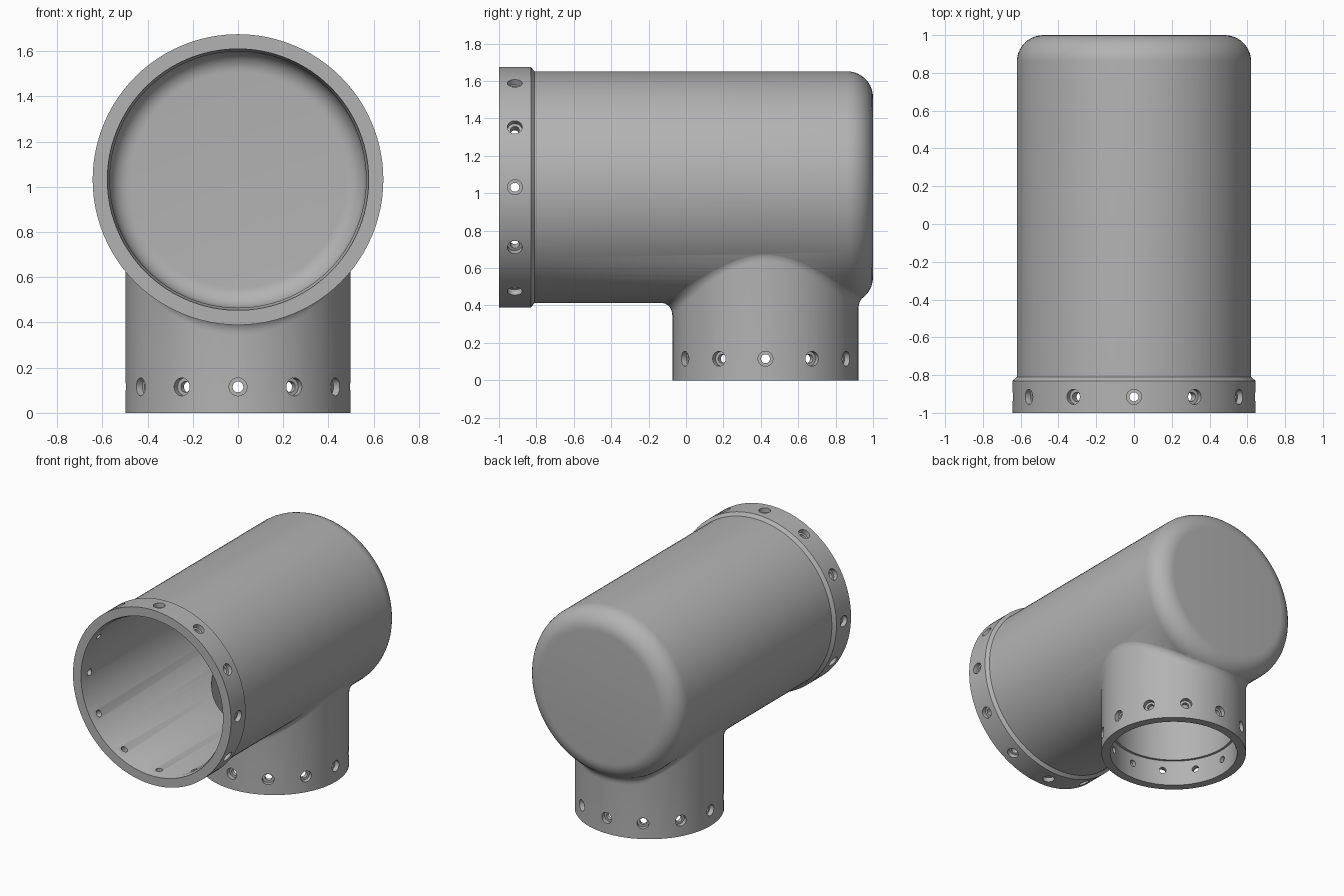
import bpy, bmesh
from math import sin, cos, tan, atan, sqrt, pi, radians
from mathutils import Matrix

cube = bpy.data.objects.get("Cube")
if cube:
    bpy.data.objects.remove(cube, do_unlink=True)

SEG = 96
AXIS_Z, BODY_R = 1.032, 0.62          # main tube
END_R = 0.14                          # rounding of the closed end
BRANCH_Y, BRANCH_R = 0.425, 0.498     # downward branch
FILLET = 0.07

grey = bpy.data.materials.new("plain grey")
grey.use_nodes = True
grey.diffuse_color = (0.45, 0.45, 0.45, 1)
grey.node_tree.nodes["Principled BSDF"].inputs["Base Color"].default_value = (0.45, 0.45, 0.45, 1)


def loft(bm, rings, matrix):
    """Closed solid through rings of equal point count, capped at both ends."""
    loops = [[bm.verts.new(matrix @ Matrix.Translation(p).translation) for p in ring] for ring in rings]
    n = len(loops[0])
    for a, b in zip(loops, loops[1:]):
        for i in range(n):
            j = (i + 1) % n
            bm.faces.new((a[i], a[j], b[j], b[i]))
    bm.faces.new(loops[0][::-1])
    bm.faces.new(loops[-1])


def turned(profile, n=SEG):
    """Rings of a (radius, height) profile spun about z."""
    return [[(r * cos(2 * pi * i / n), r * sin(2 * pi * i / n), z) for i in range(n)]
            for r, z in profile]


def finish(name, bm):
    bmesh.ops.recalc_face_normals(bm, faces=bm.faces)
    mesh = bpy.data.meshes.new(name)
    bm.to_mesh(mesh)
    bm.free()
    mesh.materials.append(grey)
    ob = bpy.data.objects.new(name, mesh)
    bpy.context.collection.objects.link(ob)
    return ob


def solid(name, rings, matrix):
    bm = bmesh.new()
    loft(bm, rings, matrix)
    return finish(name, bm)


def combine(target, tool, operation):
    tool.hide_render = True
    bpy.context.view_layer.objects.active = target
    mod = target.modifiers.new(operation.lower(), 'BOOLEAN')
    mod.operation, mod.solver, mod.object = operation, 'EXACT', tool
    bpy.ops.object.modifier_apply(modifier=mod.name)
    bpy.data.objects.remove(tool, do_unlink=True)


def rounded_end(radius, end, r, steps=10):
    return [(radius - r + r * cos(a), end - r + r * sin(a))
            for a in (pi / 2 * k / steps for k in range(steps + 1))]


def underside(x, y):
    """Height of the main tube's lower surface."""
    over = min(max(y - (1 - END_R), 0), END_R * 0.98)
    rho = BODY_R - END_R + sqrt(END_R ** 2 - over ** 2)
    return AXIS_Z - sqrt(max(rho ** 2 - x ** 2, 0))


def branch_rings(steps=8):
    """Straight tube that flares through a rolling fillet into the main tube."""
    columns = []
    for i in range(SEG):
        c, s = cos(2 * pi * i / SEG), sin(2 * pi * i / SEG)
        height = lambda r: underside(r * c, BRANCH_Y + r * s)
        h = height(BRANCH_R)
        slope = atan((height(BRANCH_R + 0.01) - h) / 0.01)
        t = FILLET * tan((pi / 2 - slope) / 2)
        r_end = BRANCH_R + t * cos(slope)
        z_end = height(r_end) + 0.004
        path = [(BRANCH_R, 0)]
        for k in range(steps + 1):
            u = k / steps
            a, b, d = (1 - u) ** 2, 2 * u * (1 - u), u * u
            path.append(((a + b) * BRANCH_R + d * r_end, a * (h - t) + b * h + d * z_end))
        path.append((BRANCH_R * 0.85, AXIS_Z - 0.2))
        columns.append([(r * c, r * s, z) for r, z in path])
    return list(zip(*columns))


along_y = Matrix.Translation((0, 0, AXIS_Z)) @ Matrix.Rotation(-pi / 2, 4, 'X')
down = Matrix.Translation((0, BRANCH_Y, 0))

# Outer body with raised collar and rounded closed end
pipe = solid("pipe_tee", turned([(0.643, -1), (0.643, -0.83), (BODY_R, -0.81)]
                                + rounded_end(BODY_R, 1, END_R)), along_y)
combine(pipe, solid("branch", branch_rings(), down), 'UNION')

# Hollow bores of the body and the branch
bore = solid("body_bore", turned([(0.578, -1.1), (0.578, -0.99), (0.567, -0.97)]
                                 + rounded_end(0.567, 0.945, 0.09)), along_y)
combine(bore, solid("branch_bore", turned([(0.437, -0.1), (0.437, 0.19), (0.42, 0.19),
                                           (0.42, AXIS_Z - 0.1)]), down), 'UNION')
combine(pipe, bore, 'DIFFERENCE')

# Stepped screw holes, twelve around each mouth
bm = bmesh.new()
for base, radius, height in ((along_y, 0.643, -0.915), (down, BRANCH_R, 0.115)):
    step = radius - 0.033
    hole = turned([(0.024, radius - 0.12), (0.024, step), (0.04, step), (0.04, radius + 0.05)], 20)
    for k in range(12):
        loft(bm, hole, base @ Matrix.Translation((0, 0, height))
             @ Matrix.Rotation(k * pi / 6, 4, 'Z') @ Matrix.Rotation(pi / 2, 4, 'Y'))
combine(pipe, finish("screw_holes", bm), 'DIFFERENCE')

# Smooth shading with crisp rims
bpy.ops.object.select_all(action='DESELECT')
pipe.select_set(True)
bpy.context.view_layer.objects.active = pipe
bpy.ops.object.shade_smooth_by_angle(angle=radians(30))
